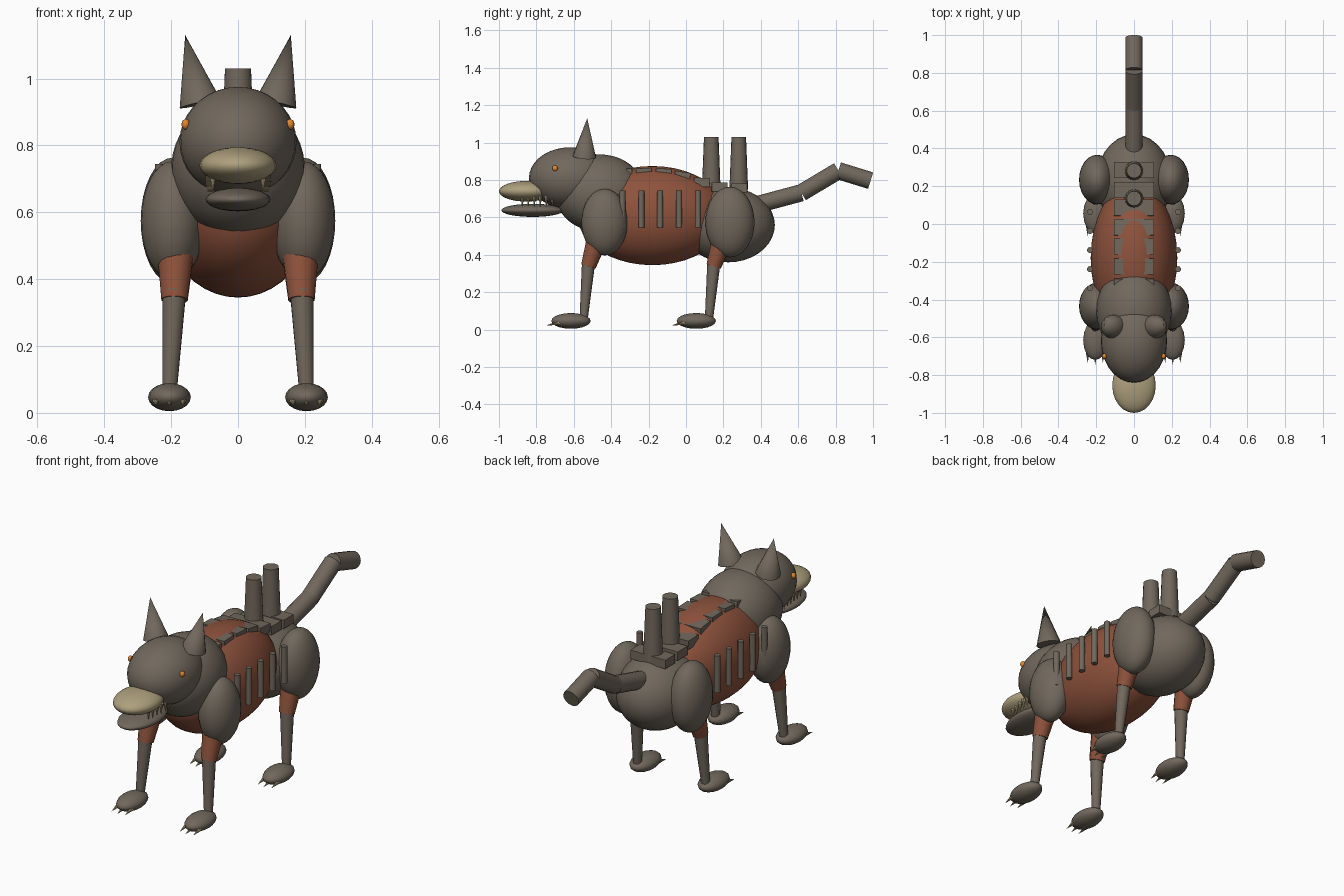
import bpy, math
from mathutils import Vector

if "Cube" in bpy.data.objects:
    bpy.data.objects.remove(bpy.data.objects["Cube"])


def material(name, rgb):
    m = bpy.data.materials.new(name)
    m.diffuse_color = (*rgb, 1)
    m.use_nodes = True
    m.node_tree.nodes["Principled BSDF"].inputs["Base Color"].default_value = m.diffuse_color
    return m


IRON = material("dull iron", (0.165, 0.138, 0.108))
RUST = material("rust", (0.27, 0.085, 0.045))
BONE = material("bone", (0.42, 0.35, 0.205))
GLOW = material("amber", (0.75, 0.24, 0.03))


def finish(name, mat, smooth=True):
    ob = bpy.context.object
    ob.name = name
    ob.data.materials.append(mat)
    if smooth:
        bpy.ops.object.shade_smooth_by_angle(angle=math.radians(40))
    return ob


def ball(name, loc, radii, mat, seg=24, tilt=0):
    bpy.ops.mesh.primitive_uv_sphere_add(segments=seg, ring_count=seg * 2 // 3,
                                         location=loc, rotation=(tilt, 0, 0))
    bpy.context.object.scale = radii
    return finish(name, mat)


def rod(name, a, b, r1, r2, mat, seg=14):
    """Tapered cylinder or cone from point a to point b."""
    a, b = Vector(a), Vector(b)
    d = b - a
    bpy.ops.mesh.primitive_cone_add(vertices=seg, radius1=r1, radius2=r2,
                                    depth=d.length, location=(a + b) / 2)
    bpy.context.object.rotation_euler = d.to_track_quat('Z', 'Y').to_euler()
    return finish(name, mat)


# Trunk
ball("belly", (0, -0.18, 0.61), (0.23, 0.40, 0.265), RUST, 32)
ball("neck", (0, -0.46, 0.73), (0.20, 0.24, 0.207), IRON, 32)
ball("hips", (0, 0.225, 0.56), (0.20, 0.25, 0.20), IRON, 28)

# Head, muzzle and jaw
ball("head", (0, -0.62, 0.81), (0.175, 0.22, 0.165), IRON, 28)
ball("muzzle", (0, -0.855, 0.74), (0.115, 0.145, 0.055), BONE)
ball("lower_jaw", (0, -0.82, 0.638), (0.097, 0.167, 0.035), IRON)

for s in (-1, 1):
    # Face details
    ball("eye", (s * 0.156, -0.70, 0.863), (0.013, 0.015, 0.016), GLOW, 12)
    rod("ear", (s * 0.113, -0.543, 0.925), (s * 0.158, -0.528, 1.13),
        0.064, 0, IRON, 12)
    for i in range(6):
        y = -0.875 + i * 0.032
        x = s * (0.075 + 0.003 * i)
        rod("tooth", (x, y, 0.715), (x, y, 0.658), 0.012, 0, BONE, 8)

    # Four legs: the hind pair repeats the front pair further back
    for end, dy in (("front", 0), ("hind", 0.67)):
        big = 1.06 if dy else 1
        ball(end + "_shoulder", (s * 0.195, dy - 0.435, 0.575),
             (0.096, 0.124 * big, 0.178 * big), IRON)
        rod(end + "_upper_leg", (s * 0.186, dy - 0.47, 0.50),
            (s * 0.19, dy - 0.522, 0.338), 0.058, 0.04, RUST)
        rod(end + "_lower_leg", (s * 0.19, dy - 0.52, 0.37),
            (s * 0.205, dy - 0.547, 0.06), 0.036, 0.022, IRON)
        ball(end + "_paw", (s * 0.205, dy - 0.615, 0.047),
             (0.064, 0.105, 0.042), IRON, 16)
        for k in (-1, 0, 1):
            x = s * 0.205 + k * 0.04
            y = dy - 0.685 + abs(k) * 0.01
            rod(end + "_claw", (x, y, 0.036), (x, y - 0.06, 0.023),
                0.011, 0, BONE, 8)

    # Rib bars along each flank
    for i in range(5):
        y = -0.34 + i * 0.101
        rod("rib_bar", (s * 0.233, y, 0.545), (s * 0.233, y, 0.745),
            0.016, 0.016, IRON, 10)

# Spine plates, following the back
for y, z, tilt in ((-0.33, 0.835, 0.1), (-0.225, 0.84, 0.05), (-0.12, 0.837, -0.05),
                   (-0.02, 0.82, -0.15), (0.085, 0.788, -0.05),
                   (0.18, 0.763, 0), (0.285, 0.758, 0)):
    bpy.ops.mesh.primitive_cube_add(size=1, location=(0, y, z), rotation=(tilt, 0, 0))
    bpy.context.object.scale = (0.21, 0.085, 0.048)
    plate = finish("spine_plate", IRON, False)
    bev = plate.modifiers.new("bevel", 'BEVEL')
    bev.width = 0.008

# Exhaust stacks
for y in (0.135, 0.282):
    rod("exhaust_stack", (0, y, 0.75), (0, y, 1.03), 0.05, 0.039, IRON, 16)

# Jointed tail
joints = [(0, 0.33, 0.655), (0, 0.617, 0.732), (0, 0.815, 0.85), (0, 0.987, 0.797)]
for a, b in zip(joints, joints[1:]):
    rod("tail_segment", a, b, 0.046, 0.046, IRON, 14)
